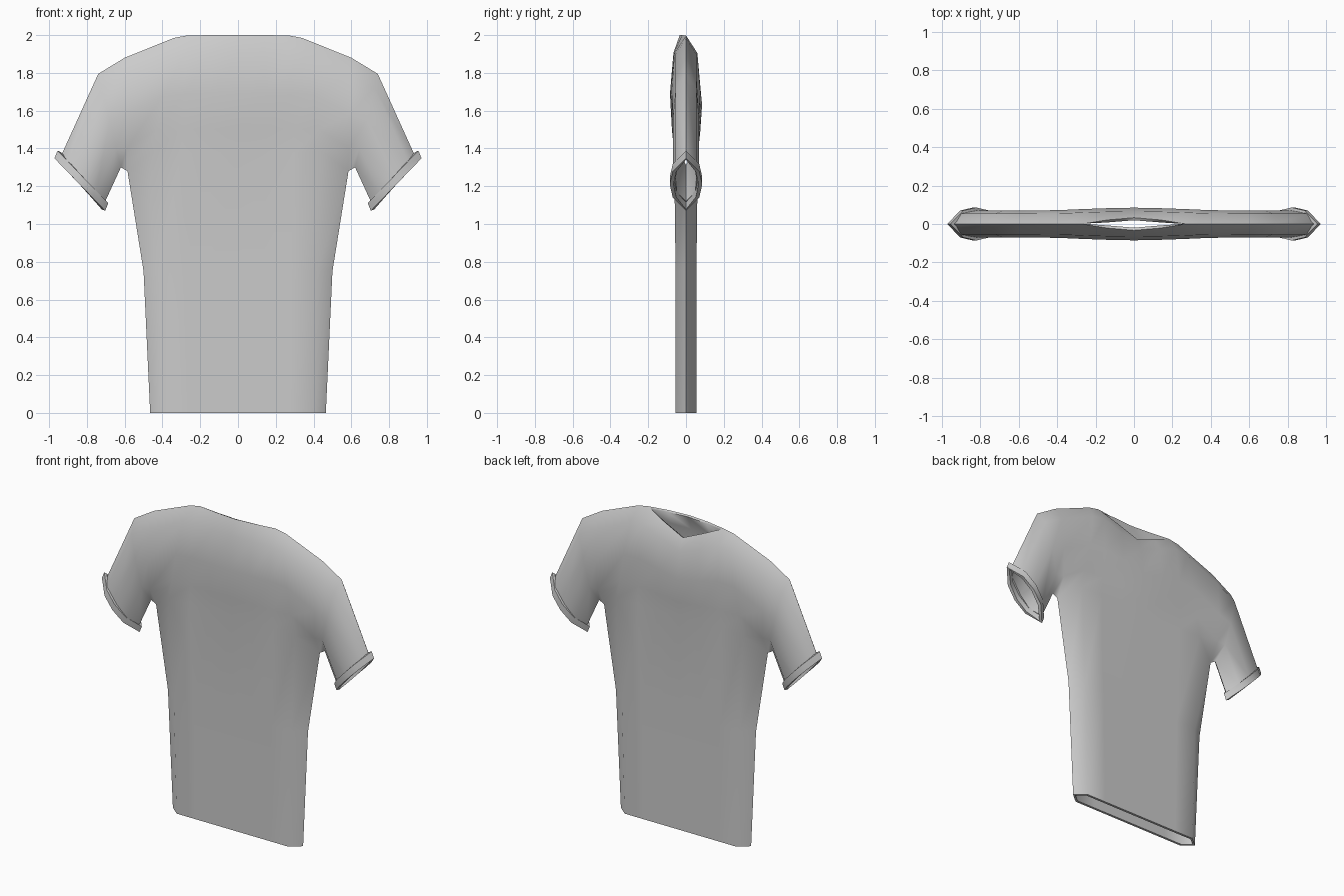
import bpy, bmesh
from mathutils import Vector

cube = bpy.data.objects.get("Cube")
if cube:
    bpy.data.objects.remove(cube)

fabric = bpy.data.materials.new("grey_fabric")
fabric.use_nodes = True
fabric.diffuse_color = (0.6, 0.6, 0.6, 1)
fabric.node_tree.nodes["Principled BSDF"].inputs["Base Color"].default_value = (0.6, 0.6, 0.6, 1)


def finish(name, bm, thickness):
    """Turn a bmesh into a thick, smooth-shaded fabric object."""
    bmesh.ops.remove_doubles(bm, verts=bm.verts, dist=0.0005)
    mesh = bpy.data.meshes.new(name)
    bm.to_mesh(mesh)
    bm.free()
    mesh.materials.append(fabric)
    ob = bpy.data.objects.new(name, mesh)
    bpy.context.collection.objects.link(ob)
    bpy.ops.object.select_all(action='DESELECT')
    ob.select_set(True)
    bpy.context.view_layer.objects.active = ob
    mod = ob.modifiers.new("cloth_thickness", 'SOLIDIFY')
    mod.thickness = thickness
    mod.offset = -1
    bpy.ops.object.modifier_apply(modifier=mod.name)
    bpy.ops.object.shade_smooth_by_angle(angle=1.25)


def add_patch(bm, point, cols, rows, sx, sy):
    """Add a grid of quads, mirrored by sx and sy, facing outward."""
    grid = [[bm.verts.new(point(c, r, sx, sy)) for r in rows] for c in cols]
    for a, b in zip(grid, grid[1:]):
        for r in range(len(rows) - 1):
            quad = [a[r], b[r], b[r + 1], a[r + 1]]
            if sx * sy > 0:
                quad.reverse()
            bm.faces.new(quad)


# Columns run from the middle to the sleeve end: bottom (x, z), top (x, z), half depth
COLUMNS = [
    ((0, 1.38), (0, 2.0), 0.085),
    ((0.15, 1.38), (0.14, 2.0), 0.082),
    ((0.30, 1.38), (0.27, 1.998), 0.077),
    ((0.45, 1.38), (0.34, 1.985), 0.072),
    ((0.585, 1.28), (0.60, 1.88), 0.07),
    ((0.62, 1.30), (0.74, 1.795), 0.07),
    ((0.705, 1.115), (0.935, 1.365), 0.07),
]
HEIGHTS = [0, 0.2, 0.5, 0.85, 1]       # rows from underarm to shoulder
BULGE = [0, 0.88, 1, 0.78, 0]          # depth of each row
ARMPIT = 4
HEM = [(0, 0.40, 0.465), (0.75, 0.42, 0.50)]   # height, panel edge, side edge


def upper_point(c, r, sx, sy):
    """Chest, shoulders and sleeves, with a V neck at the back."""
    low, high, depth = COLUMNS[c]
    low, high = Vector(low), Vector(high)
    y = depth * BULGE[r]
    if r == 0 and c < ARMPIT:
        y = 0.063
    if r == 4 and c < 2:
        y = 0.033 - 0.012 * c
    if sy > 0 and c < 2:
        high.y -= 0.12 - 0.06 * c
    p = low.lerp(high, HEIGHTS[r])
    return (sx * p.x, sy * y, p.y)


def lower_point(c, r, sx, sy):
    """Torso below the arms."""
    if r == len(HEM):
        return upper_point(c, 0, sx, sy)
    z, panel, side = HEM[r]
    if c == ARMPIT:
        return (sx * side, 0, z)
    return (sx * panel * c / 3, sy * 0.055, z)


# Shirt shell
bm = bmesh.new()
for sx in (1, -1):
    for sy in (1, -1):
        add_patch(bm, lower_point, range(ARMPIT + 1), range(len(HEM) + 1), sx, sy)
        add_patch(bm, upper_point, range(len(COLUMNS)), range(len(HEIGHTS)), sx, sy)
finish("shirt_body", bm, 0.015)

# Sleeve cuffs: flared bands at the sleeve ends
CUFF = [((0.687, 1.11), (0.955, 1.388)), ((0.703, 1.07), (0.972, 1.348))]
CUFF_STEPS = [0, 0.25, 0.5, 0.75, 1]
CUFF_DEPTH = [0, 0.07, 0.086, 0.07, 0]


def cuff_point(c, r, sx, sy):
    p = Vector(CUFF[c][0]).lerp(Vector(CUFF[c][1]), CUFF_STEPS[r])
    return (sx * p.x, sy * CUFF_DEPTH[r], p.y)


for sx, name in ((1, "left_cuff"), (-1, "right_cuff")):
    bm = bmesh.new()
    for sy in (1, -1):
        add_patch(bm, cuff_point, range(2), range(5), sx, sy)
    finish(name, bm, 0.02)
